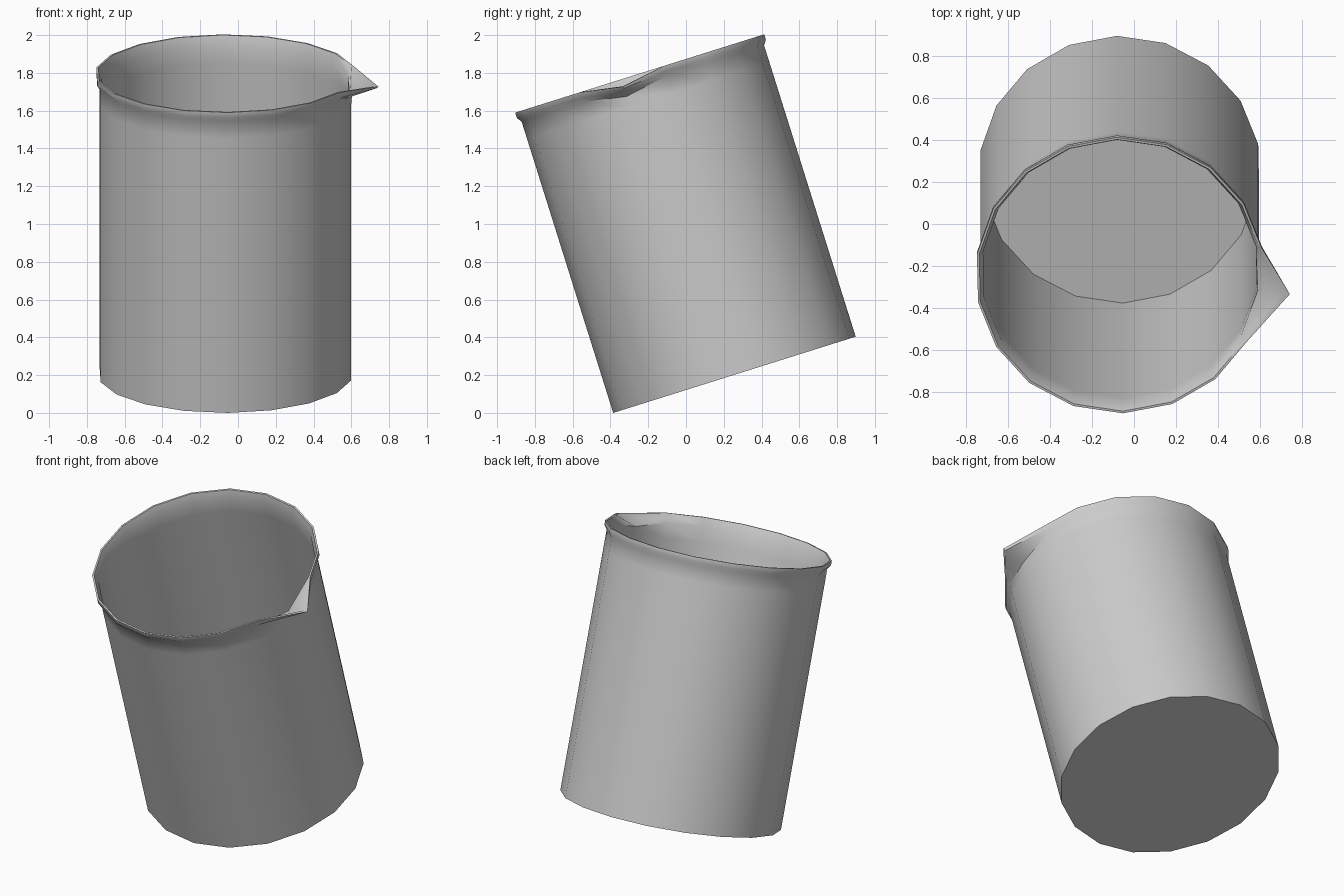
import bpy, bmesh, math
from mathutils import Matrix

if "Cube" in bpy.data.objects:
    bpy.data.objects.remove(bpy.data.objects["Cube"])

N = 18                      # sides
H = 1.672                   # height along the tilted axis
SPOUT = 5                   # column pulled out into the pouring lip

# (radius, height below rim, spout radius, spout height): outside up, over the rim, inside down
PROFILE = [
    (0.673, -H, 0.673, -H),
    (0.673, -0.15, 0.673, -0.15),
    (0.673, -0.055, 0.678, -0.095),
    (0.691, -0.030, 0.805, -0.050),
    (0.691, 0.000, 0.818, -0.040),
    (0.680, 0.000, 0.798, -0.038),
    (0.661, -0.055, 0.666, -0.085),
    (0.661, -0.15, 0.661, -0.15),
    (0.661, -H + 0.012, 0.661, -H + 0.012),
]

bm = bmesh.new()
rings = []
for r, z, sr, sz in PROFILE:
    ring = []
    for i in range(N):
        a = math.radians(91.2 - 20 * i)
        rr, zz = (sr, sz) if i == SPOUT else (r, z)
        # tip leans slightly towards the middle of the lip
        if i == SPOUT and rr > 0.7:
            a = math.radians(-7.5)
        ring.append(bm.verts.new((rr * math.cos(a), rr * math.sin(a), zz)))
    rings.append(ring)

# walls
for lo, hi in zip(rings, rings[1:]):
    for i in range(N):
        j = (i + 1) % N
        bm.faces.new((lo[i], lo[j], hi[j], hi[i]))

# outer base and inner floor
bm.faces.new(rings[0])
bm.faces.new(rings[-1])
bmesh.ops.recalc_face_normals(bm, faces=bm.faces)

# lean backwards at the base and place on the ground
bm.transform(Matrix.Translation((-0.067, -0.245, 1.795)) @ Matrix.Rotation(math.radians(17.45), 4, 'X'))
low = min(v.co.z for v in bm.verts)
bm.transform(Matrix.Translation((0, 0, -low)))

mesh = bpy.data.meshes.new("beaker")
bm.to_mesh(mesh)
bm.free()
beaker = bpy.data.objects.new("beaker", mesh)
bpy.context.collection.objects.link(beaker)
bpy.context.view_layer.objects.active = beaker
beaker.select_set(True)
bpy.ops.object.shade_smooth_by_angle(angle=math.radians(45))
